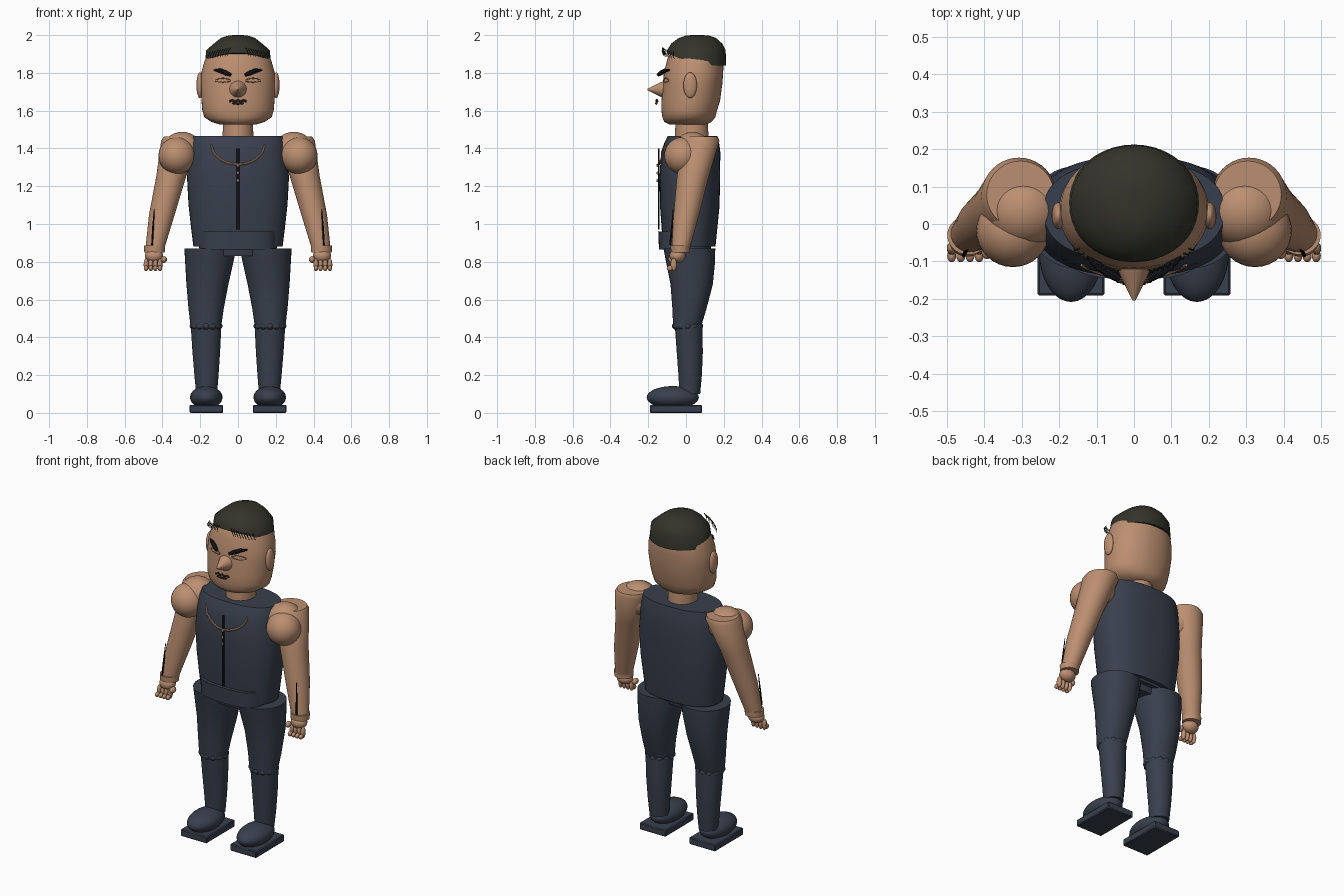
import bpy, bmesh, math
from mathutils import Vector


def material(name, color):
    m = bpy.data.materials.new(name)
    m.diffuse_color = (*color, 1)
    return m


SKIN = material("skin", (0.50, 0.275, 0.165))
NAVY = material("navy cloth", (0.040, 0.051, 0.074))
HAIR = material("dark hair", (0.034, 0.034, 0.024))
BLACK = material("black detail", (0.008, 0.009, 0.012))
LIP = material("lips", (0.07, 0.035, 0.025))
LID = material("eyelid", (0.26, 0.13, 0.075))


def finish(ob, name, mat, angle=40):
    ob.name = name
    ob.data.materials.clear()
    ob.data.materials.append(mat)
    bpy.ops.object.select_all(action='DESELECT')
    ob.select_set(True)
    bpy.context.view_layer.objects.active = ob
    bpy.ops.object.shade_smooth_by_angle(angle=math.radians(angle))
    return ob


def loft(name, rings, mat, n=40, power=2.0, angle=40):
    """Stack of (z, cx, cy, rx, ry) superellipse rings with closed ends."""
    bm = bmesh.new()
    loops = []
    for z, cx, cy, rx, ry in rings:
        loop = []
        for i in range(n):
            a = 2 * math.pi * i / n
            c, s = math.cos(a), math.sin(a)
            x = math.copysign(abs(c) ** (2 / power), c)
            y = math.copysign(abs(s) ** (2 / power), s)
            loop.append(bm.verts.new((cx + rx * x, cy + ry * y, z)))
        loops.append(loop)
    for a, b in zip(loops, loops[1:]):
        for i in range(n):
            j = (i + 1) % n
            bm.faces.new((a[i], a[j], b[j], b[i]))
    bm.faces.new(loops[0][::-1])
    bm.faces.new(loops[-1])
    bmesh.ops.recalc_face_normals(bm, faces=bm.faces)
    me = bpy.data.meshes.new(name)
    bm.to_mesh(me)
    bm.free()
    ob = bpy.data.objects.new(name, me)
    bpy.context.collection.objects.link(ob)
    return finish(ob, name, mat, angle)


def ball(name, loc, size, mat, seg=32):
    bpy.ops.mesh.primitive_uv_sphere_add(segments=seg, ring_count=seg // 2, location=loc)
    ob = bpy.context.object
    ob.scale = size
    return finish(ob, name, mat)


def box(name, loc, size, mat, bevel=0.005):
    bpy.ops.mesh.primitive_cube_add(size=1, location=loc)
    ob = bpy.context.object
    ob.scale = size
    bpy.ops.object.transform_apply(location=False, rotation=False)
    mod = ob.modifiers.new("bevel", 'BEVEL')
    mod.width = bevel
    return finish(ob, name, mat)


def tube(name, pts, radius, mat, taper=None):
    cu = bpy.data.curves.new(name, 'CURVE')
    cu.dimensions = '3D'
    cu.bevel_depth = radius
    cu.bevel_resolution = 2
    cu.use_fill_caps = True
    sp = cu.splines.new('POLY')
    sp.points.add(len(pts) - 1)
    for i, (p, q) in enumerate(zip(sp.points, pts)):
        p.co = (*q, 1)
        p.radius = taper[i] if taper else 1
    ob = bpy.data.objects.new(name, cu)
    bpy.context.collection.objects.link(ob)
    bpy.ops.object.select_all(action='DESELECT')
    ob.select_set(True)
    bpy.context.view_layer.objects.active = ob
    bpy.ops.object.convert(target='MESH')
    return finish(bpy.context.object, name, mat)


def face_y(x, out=0.0):
    return 0.035 - 0.155 * math.sqrt(1 - (x / 0.197) ** 2) - out


# Head, neck and hair
loft("head", [(1.528, 0, 0.01, 0.10, 0.10), (1.54, 0, 0.01, 0.14, 0.125),
              (1.565, 0, 0.015, 0.178, 0.14), (1.60, 0, 0.017, 0.189, 0.147),
              (1.65, 0, 0.025, 0.193, 0.155), (1.74, 0, 0.035, 0.2, 0.157),
              (1.80, 0, 0.04, 0.195, 0.157), (1.86, 0, 0.048, 0.178, 0.150),
              (1.92, 0, 0.05, 0.155, 0.135), (1.95, 0, 0.05, 0.11, 0.10)], SKIN, 48, 2.1, 60)
loft("neck", [(1.44, 0, 0.03, 0.083, 0.09), (1.55, 0, 0.03, 0.078, 0.085)], SKIN)
hair = loft("hair", [(1.84, 0, 0.055, 0.177, 0.157), (1.92, 0, 0.055, 0.168, 0.155),
                     (1.955, 0, 0.057, 0.128, 0.135), (1.985, 0, 0.06, 0.09, 0.098),
                     (1.998, 0, 0.06, 0.05, 0.06), (2.0, 0, 0.06, 0.02, 0.025)], HAIR, 40, 2.0, 60)
for v in hair.data.vertices:      # raise the hairline over the forehead
    if v.co.z < 1.85 and v.co.y < 0.05:
        v.co.z += (0.05 - v.co.y) / 0.15 * 0.065

# Nose and mouth
bpy.ops.mesh.primitive_cone_add(vertices=24, radius1=0.06, radius2=0.004, depth=0.115,
                                location=(0, -0.147, 1.712), rotation=(math.pi / 2, 0, 0))
finish(bpy.context.object, "nose", SKIN, 60)
tube("upper_lip", [(x, -0.155 + 2 * x * x, 1.652 + 0.004 * math.cos(x * 200))
                   for x in (-0.045, -0.03, -0.015, 0, 0.015, 0.03, 0.045)], 0.006, LIP)
tube("lower_lip", [(x, -0.158 + 2 * x * x, 1.637 + 4 * x * x)
                   for x in (-0.03, -0.015, 0, 0.015, 0.03)], 0.006, LIP)

# Torso and hips
loft("torso", [(0.88, 0, 0.018, 0.236, 0.138), (0.95, 0, 0.018, 0.245, 0.145),
               (1.10, 0, 0.02, 0.262, 0.158), (1.25, 0, 0.02, 0.270, 0.160),
               (1.38, 0, 0.025, 0.256, 0.157), (1.43, 0, 0.03, 0.250, 0.145),
               (1.465, 0, 0.035, 0.240, 0.132)], NAVY, 48, 2.4)
loft("waistband", [(0.865, 0, -0.005, 0.205, 0.138), (0.96, 0, -0.005, 0.207, 0.142)], NAVY, 40, 3.0)
loft("crotch", [(0.83, 0, 0, 0.13, 0.10), (0.88, 0, 0, 0.13, 0.11)], NAVY, 32, 3.0)

# Shirt zip and neckline trim
box("zip", (0, -0.143, 1.185), (0.014, 0.008, 0.43), BLACK, 0.001)
for z in (1.23, 1.27, 1.31):
    ball("zip_bead", (0, -0.151, z), (0.006, 0.006, 0.009), SKIN, 12)
tube("neckline", [(0.14 * math.sin(t), -0.145 + 0.035 * math.sin(t) ** 2,
                   1.42 - 0.105 * math.cos(t)) for t in [(-90 + 15 * i) * math.pi / 180
                                                         for i in range(13)]],
     0.006, SKIN, [0.5] + [1] * 11 + [0.5])

for s, side in ((-1, "right"), (1, "left")):
    # Ear, brow and closed eye
    ball(side + "_ear", (s * 0.202, 0.022, 1.735), (0.018, 0.036, 0.068), SKIN)
    tube(side + "_brow", [(s * x, face_y(x, o), z) for x, z, o in
                          ((0.04, 1.79, 0.03), (0.065, 1.80, 0.02), (0.095, 1.812, 0.012),
                           (0.127, 1.815, 0.004))],
         0.012, BLACK, [0.8, 1.1, 1.0, 0.3])
    for z, bow in ((1.762, 0.010), (1.756, -0.006)):
        tube(side + "_eyelid", [(s * x, face_y(x, 0.002), z + bow * (1 - ((x - 0.08) / 0.04) ** 2))
                                for x in (0.04, 0.06, 0.08, 0.10, 0.12)], 0.003, LID)
    # Fringe strands
    for i in range(9):
        x = 0.05 + 0.0135 * i
        tube(side + "_strand", [(s * (x - 0.012), face_y(x, 0.008), 1.935 - 0.003 * i),
                                (s * x, face_y(x, 0.012), 1.915 - 0.003 * i),
                                (s * (x + 0.004), face_y(x, 0.004), 1.89 - 0.002 * i)],
             0.0025, HAIR, [1, 1, 0.3])

    # Shoulder and arm
    ball(side + "_deltoid", (s * 0.323, -0.018, 1.362), (0.098, 0.097, 0.098), SKIN)
    ball(side + "_shoulder", (s * 0.295, 0.035, 1.39), (0.105, 0.098, 0.098), SKIN)
    loft(side + "_arm", [(0.87, s * 0.440, -0.028, 0.050, 0.048),
                         (1.05, s * 0.403, 0.002, 0.068, 0.068),
                         (1.25, s * 0.354, 0.036, 0.079, 0.084),
                         (1.44, s * 0.307, 0.075, 0.100, 0.102),
                         (1.462, s * 0.303, 0.078, 0.090, 0.09)], SKIN)
    loft(side + "_cuff", [(0.85, s * 0.442, -0.030, 0.054, 0.050),
                          (0.885, s * 0.442, -0.030, 0.056, 0.052)], SKIN)
    tube(side + "_forearm_seam", [(s * 0.455, -0.084, 0.89), (s * 0.45, -0.075, 0.98),
                                  (s * 0.443, -0.068, 1.08)], 0.005, BLACK, [1, 1, 0.4])

    # Hand with fingers and thumb
    ball(side + "_palm", (s * 0.445, -0.045, 0.832), (0.048, 0.042, 0.038), SKIN)
    for i in range(4):
        x = s * (0.413 + 0.0245 * i)
        ball(side + "_finger", (x, -0.065, 0.785), (0.013, 0.017, 0.034), SKIN, 16)
        ball(side + "_fingertip", (x, -0.085, 0.766), (0.012, 0.017, 0.015), SKIN, 16)
    ball(side + "_thumb", (s * 0.392, -0.070, 0.812), (0.016, 0.024, 0.018), SKIN, 16)

    # Leg
    loft(side + "_thigh", [(0.45, s * 0.170, 0.005, 0.080, 0.073),
                           (0.55, s * 0.169, 0.018, 0.093, 0.090),
                           (0.68, s * 0.162, 0.030, 0.111, 0.112),
                           (0.80, s * 0.152, 0.024, 0.128, 0.130),
                           (0.87, s * 0.147, 0.018, 0.137, 0.137)], NAVY, 40, 2.1)
    loft(side + "_shin", [(0.10, s * 0.166, 0.020, 0.055, 0.055),
                          (0.20, s * 0.167, 0.022, 0.064, 0.062),
                          (0.32, s * 0.168, 0.020, 0.073, 0.069),
                          (0.46, s * 0.169, 0.014, 0.081, 0.073)], NAVY)
    for i in range(12):
        a = math.tau * i / 12
        ball(side + "_knee_fold", (s * 0.169 + 0.066 * math.cos(a), 0.008 + 0.062 * math.sin(a), 0.46),
             (0.021, 0.021, 0.019), NAVY, 16)

    # Shoe
    ball(side + "_shoe", (s * 0.168, -0.070, 0.082), (0.086, 0.138, 0.060), NAVY)
    box(side + "_sole", (s * 0.168, -0.053, 0.021), (0.178, 0.276, 0.042), NAVY)
